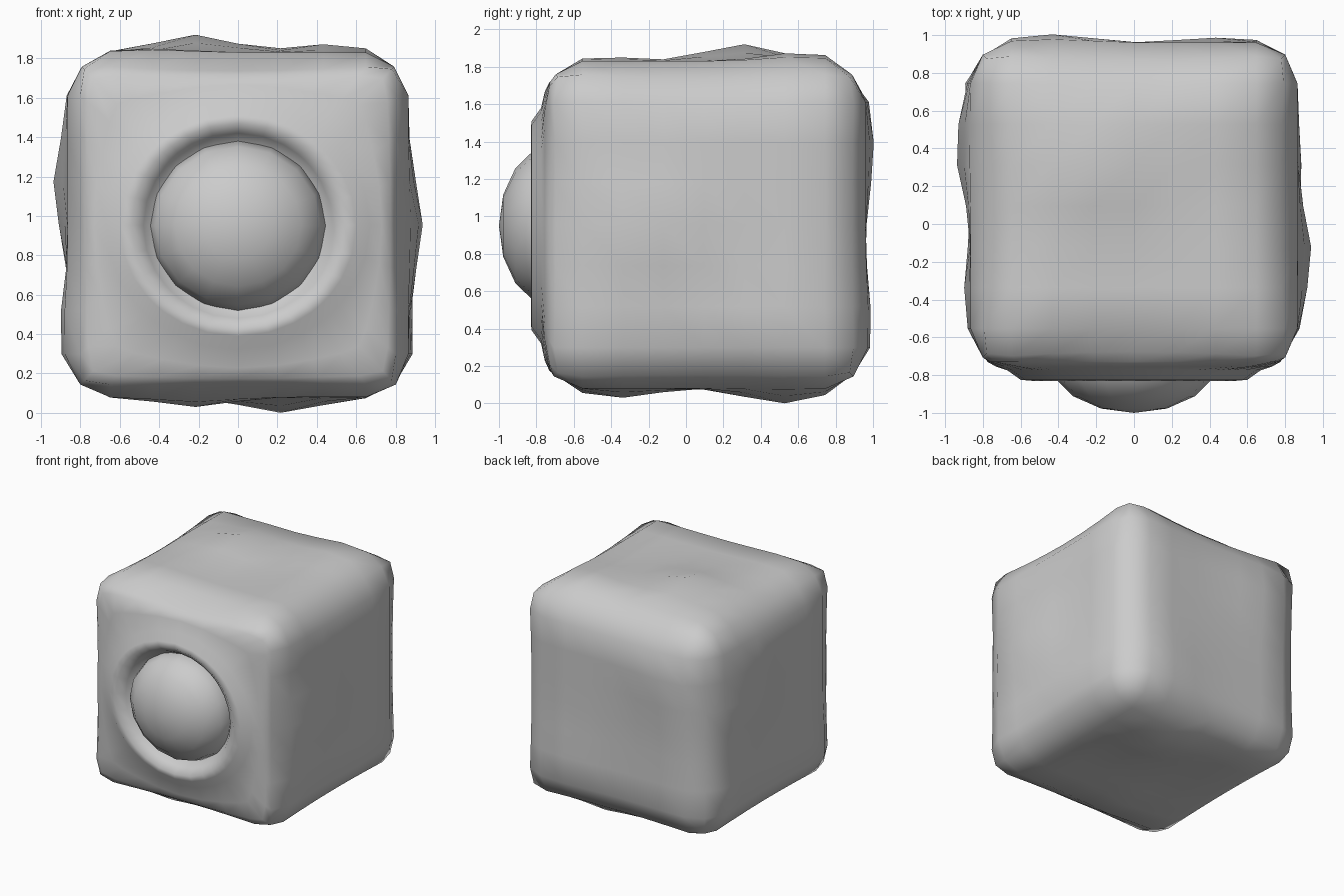
import bpy, bmesh, math
from mathutils import Vector, Matrix

if "Cube" in bpy.data.objects:
    bpy.data.objects.remove(bpy.data.objects["Cube"])

CENTRE = Vector((0, 0.095, 0.955))
HALF = Vector((0.865, 0.865, 0.875))
ROUND = 0.2
EYE_Z = 0.95

# Soft bumps: (axis, sign, position on the face, height, width)
BUMPS = [
    (2, 1, (-0.22, 0.30, 1.83), 0.09, 0.26), (2, 1, (0.44, 0.60, 1.83), 0.045, 0.25),
    (2, 1, (-0.43, -0.40, 1.83), 0.02, 0.25),
    (2, -1, (0.22, 0.51, 0.08), 0.08, 0.26), (2, -1, (-0.22, -0.35, 0.08), 0.05, 0.24),
    (0, -1, (-0.86, 0.40, 1.15), 0.08, 0.28), (0, -1, (-0.86, -0.34, 0.42), 0.04, 0.24),
    (0, -1, (-0.86, 0.74, 0.42), 0.035, 0.22),
    (0, 1, (0.86, -0.17, 0.95), 0.075, 0.28), (0, 1, (0.86, 0.30, 0.40), 0.025, 0.25),
    (1, 1, (-0.43, 0.96, 1.35), 0.045, 0.27), (1, 1, (0.44, 0.96, 0.42), 0.03, 0.27),
]


def finish(bm, name):
    bmesh.ops.recalc_face_normals(bm, faces=bm.faces[:])
    for f in bm.faces:
        f.smooth = True
    me = bpy.data.meshes.new(name)
    bm.to_mesh(me)
    bm.free()
    ob = bpy.data.objects.new(name, me)
    bpy.context.collection.objects.link(ob)
    return ob


def shape(unit):
    """Map a unit-cube point onto the rounded, bumpy block."""
    p = Vector([unit[i] * HALF[i] for i in range(3)])
    core = Vector([max(-HALF[i] + ROUND, min(HALF[i] - ROUND, p[i])) for i in range(3)])
    out = (p - core).normalized()
    p = core + out * ROUND + CENTRE
    outer = [i for i in range(3) if abs(unit[i]) > 0.99]
    # Worn edges: hollow towards the middle of each edge, most along the top
    if len(outer) == 2:
        along = unit[3 - sum(outer)]
        wear = 0.05 if unit.z > 0.99 else 0.02
        p -= out * wear * math.cos(along * math.pi / 2)
    for axis, sign, pos, height, width in BUMPS:
        if outer == [axis] and unit[axis] * sign > 0:
            d2 = sum((p[i] - pos[i]) ** 2 for i in range(3) if i != axis)
            p[axis] += sign * height * math.exp(-d2 / width ** 2)
    return p


# Block body: gridded cube with its front opened for the socket
bm = bmesh.new()
bmesh.ops.create_cube(bm, size=2)
bmesh.ops.subdivide_edges(bm, edges=bm.edges[:], cuts=7, use_grid_fill=True)
front = [f for f in bm.faces if all(v.co.y < -0.99 for v in f.verts)]
bmesh.ops.delete(bm, geom=front, context='FACES')
for v in bm.verts:
    v.co = shape(v.co.copy())

# Front face: rings running from the square border into the round socket
border = list({v for e in bm.edges if e.is_boundary for v in e.verts})
border.sort(key=lambda v: math.atan2(v.co.z - EYE_Z, v.co.x))
base = [v.co.copy() for v in border]
# (blend from square to oval, radius across, radius up, y)
RINGS = [(0.15, 0.68, 0.66, -0.73), (0.55, 0.68, 0.66, -0.755), (1, 0.67, 0.63, -0.775),
         (1, 0.60, 0.56, -0.825), (1, 0.54, 0.52, -0.83), (1, 0.48, 0.47, -0.785),
         (1, 0.42, 0.42, -0.70)]
prev, n = border, len(border)
for blend, rx, rz, y in RINGS:
    ring = []
    for co in base:
        a = math.atan2(co.z - EYE_Z, co.x)
        target = Vector((rx * math.cos(a), 0, EYE_Z + rz * math.sin(a)))
        p = co.lerp(target, blend)
        p.y = y
        ring.append(bm.verts.new(p))
    for i in range(n):
        j = (i + 1) % n
        bm.faces.new((prev[i], prev[j], ring[j], ring[i]))
    prev = ring
bm.faces.new(prev)
finish(bm, "block_body")

# Ball in the socket, flattened in depth, pole facing forward
bm = bmesh.new()
bmesh.ops.create_uvsphere(bm, u_segments=16, v_segments=8, radius=1)
bm.transform(Matrix.Translation((0, -0.7, EYE_Z)) @ Matrix.Diagonal((0.455, 0.3, 0.435, 1))
             @ Matrix.Rotation(math.radians(90), 4, 'X'))
finish(bm, "front_ball")
